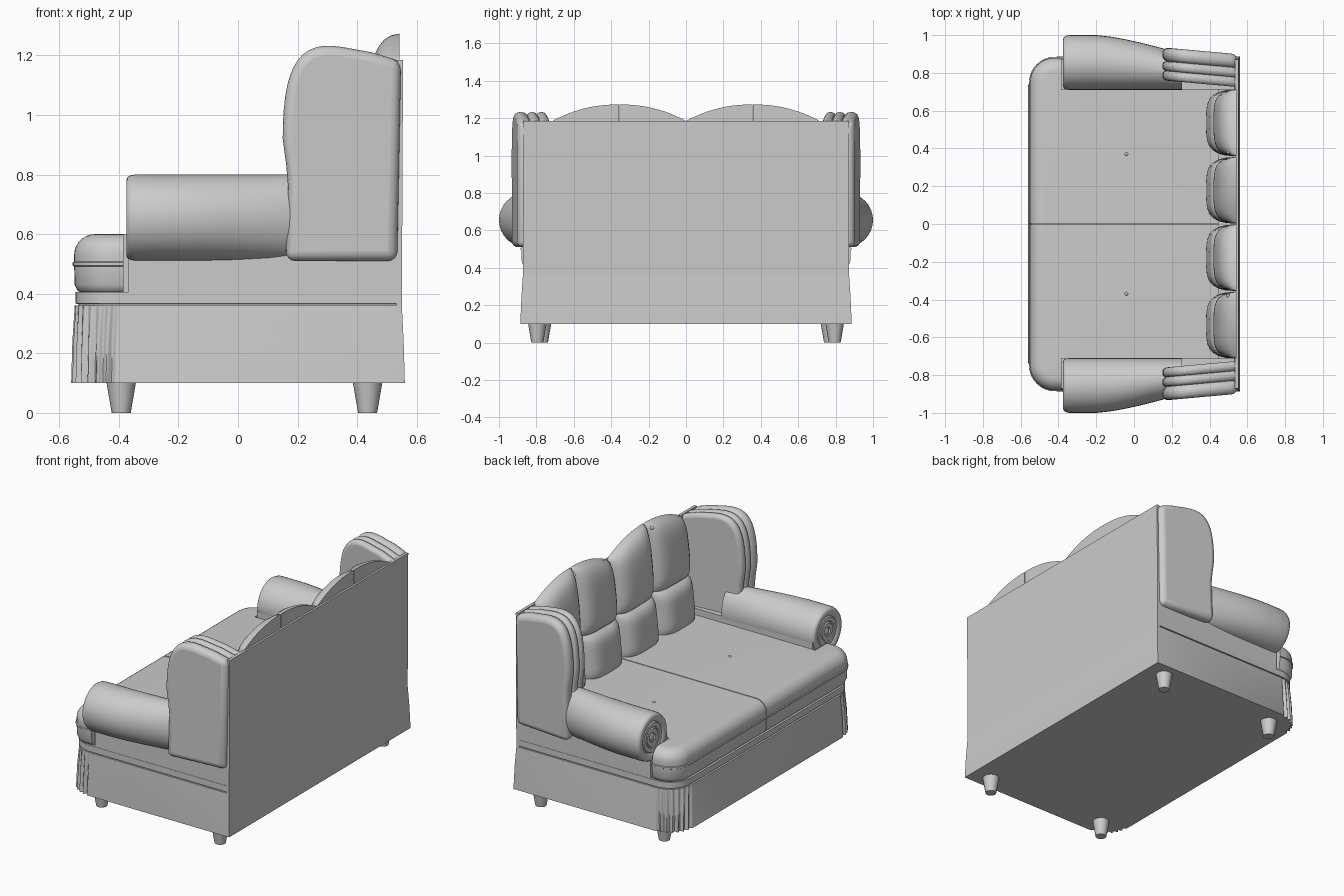
import bpy, bmesh, math
from mathutils import Vector
from mathutils.geometry import interpolate_bezier

if "Cube" in bpy.data.objects:
    bpy.data.objects.remove(bpy.data.objects["Cube"])

fabric = bpy.data.materials.new("grey fabric")
fabric.use_nodes = True
GREY = (0.6, 0.6, 0.6, 1)
fabric.diffuse_color = GREY
fabric.node_tree.nodes["Principled BSDF"].inputs["Base Color"].default_value = GREY


def finish(name, bm, bevel=0, angle=35):
    """Turn a bmesh into a smooth-shaded object, with an optional bevel."""
    bmesh.ops.recalc_face_normals(bm, faces=bm.faces)
    mesh = bpy.data.meshes.new(name)
    bm.to_mesh(mesh)
    bm.free()
    mesh.materials.append(fabric)
    obj = bpy.data.objects.new(name, mesh)
    bpy.context.collection.objects.link(obj)
    bpy.ops.object.select_all(action='DESELECT')
    obj.select_set(True)
    bpy.context.view_layer.objects.active = obj
    bpy.ops.object.shade_smooth_by_angle(angle=math.radians(angle))
    if bevel:
        mod = obj.modifiers.new("Bevel", 'BEVEL')
        mod.width, mod.segments = bevel, 4
        mod.limit_method, mod.angle_limit = 'ANGLE', math.radians(50)
    return obj


def loft(name, rings, **kw):
    """Skin a list of equal-length closed rings and cap both ends."""
    bm = bmesh.new()
    loops = [[bm.verts.new(p) for p in ring] for ring in rings]
    n = len(loops[0])
    for a, b in zip(loops, loops[1:]):
        for i in range(n):
            j = (i + 1) % n
            bm.faces.new((a[i], a[j], b[j], b[i]))
    bm.faces.new(loops[0])
    bm.faces.new(loops[-1])
    return finish(name, bm, **kw)


def box(name, x, y, z, **kw):
    return loft(name, [[(x[0], y[0], h), (x[1], y[0], h), (x[1], y[1], h), (x[0], y[1], h)]
                       for h in z], **kw)


def corner(x, y, r, pleat=0, steps=10):
    """Quarter round from the front edge to the +y side, optionally pleated."""
    pts = []
    for i in range(steps + 1):
        a = math.pi / 2 * i / steps
        rr = r - pleat * (1 - math.cos(2 * math.pi * 7 * i / steps)) / 2
        pts.append((x + r - rr * math.cos(a), y - r + rr * math.sin(a)))
    return pts


def plinth_ring(front, back, y, z, r, pleat=0, steps=10):
    half = corner(front, y, r, pleat, steps) + [(back, y)]
    return [(a, b, z) for a, b in half] + [(a, -b, z) for a, b in reversed(half)]


# Flared skirt with pleated front corners, and the rail above it
loft("skirt", [plinth_ring(-0.56, 0.56, 0.886, 0.1, 0.15, 0.018, 56),
               plinth_ring(-0.556, 0.556, 0.88, 0.24, 0.15, 0.014, 56),
               plinth_ring(-0.548, 0.55, 0.872, 0.36, 0.15, 0.003, 56)])
loft("rail", [plinth_ring(-0.535, 0.545, 0.862, 0.35, 0.14),
              plinth_ring(-0.535, 0.545, 0.862, 0.365, 0.14),
              plinth_ring(-0.545, 0.55, 0.872, 0.367, 0.14),
              plinth_ring(-0.545, 0.55, 0.872, 0.405, 0.14)])

# Flat back board
loft("back_board", [[(x, -0.872, z), (x + t, -0.872, z), (x + t, 0.872, z), (x, 0.872, z)]
                    for x, t, z in ((0.532, 0.018, 0.36), (0.536, 0.018, 1.185))])


def seat_ring(side, z, d):
    """T-shaped half seat outline, drawn in by d along its front and outer end."""
    pts = [(-0.55 + d, 0.003)] + corner(-0.55 + d, 0.88 - d, 0.13 - d)
    pts += [(-0.385, 0.88 - d), (-0.385, 0.712), (0.45, 0.712), (0.45, 0.003)]
    return [(x, side * y, z) for x, y in pts]


def seat_rings(side):
    lower = [(0.4, 0.03), (0.41, 0.012), (0.43, 0.002), (0.492, 0)]
    piping = [(0.495, -0.005), (0.505, -0.005), (0.508, 0)]
    top = [(0.53 + 0.07 * math.sin(a), 0.07 * (1 - math.cos(a)))
           for a in (math.pi / 2 * i / 7 for i in range(8))]
    return [seat_ring(side, z, d) for z, d in lower + piping + top]


def ellipse(x, y0, y1, z, rz, scale=1, n=32):
    yc, ry = (y0 + y1) / 2, (y1 - y0) / 2
    return [(x, yc + scale * ry * math.cos(2 * math.pi * i / n),
             z + scale * rz * math.sin(2 * math.pi * i / n)) for i in range(n)]


def arm_rings(side):
    """Concentric scroll rings on the front, then a roll that narrows to the back."""
    rings = []
    for x, s in ((-0.37, 0.06), (-0.362, 0.16), (-0.37, 0.2), (-0.37, 0.36), (-0.362, 0.4),
                 (-0.37, 0.44), (-0.37, 0.6), (-0.362, 0.64), (-0.37, 0.68), (-0.375, 0.86),
                 (-0.371, 0.94), (-0.36, 0.985)):
        rings.append(ellipse(x, 0.71, 0.998, 0.655, 0.145, s))
    for i in range(9):
        x = -0.345 + i * 0.075
        t = max(0, (x + 0.2) / 0.37)
        rings.append(ellipse(x, 0.71, 1 - 0.075 * t ** 1.4, 0.655, 0.145))
    return [[(x, side * y, z) for x, y, z in ring] for ring in rings]


# Wing outline in side elevation
crown = interpolate_bezier(Vector((0.15, 0.92)), Vector((0.15, 1.16)),
                           Vector((0.2, 1.255)), Vector((0.35, 1.228)), 14)
wing_outline = [(0.535, 0.51), (0.16, 0.51), (0.168, 0.76), (0.162, 0.83)]
wing_outline += [tuple(p) for p in crown] + [(0.45, 1.21), (0.548, 1.18)]


def wing_layer(name, side, y0, y1, bevel):
    loft(name, [[(x, side * (y - 0.09 * (x - 0.35)), z) for x, z in wing_outline]
                for y in (y0, y1)], bevel=bevel)


def pillow(name, y0, y1, low, high, depth, n=16):
    """Puffed pad against the back; low and high give z along y, depth along v."""
    bm = bmesh.new()
    grid = []
    for j in range(n + 1):
        v = -math.cos(math.pi * j / n)
        row = []
        for i in range(n + 1):
            u = -math.cos(math.pi * i / n)
            y = y0 + (y1 - y0) * (u + 1) / 2
            z = low(y) + (high(y) - low(y)) * (v + 1) / 2
            puff = max(0, (1 - u ** 4) * (1 - v ** 6)) ** 0.4
            row.append(bm.verts.new((0.542 - depth((v + 1) / 2) * puff, y, z)))
        grid.append(row)
    for j in range(n):
        for i in range(n):
            bm.faces.new((grid[j][i], grid[j][i + 1], grid[j + 1][i + 1], grid[j + 1][i]))
    rim = grid[0] + [r[-1] for r in grid[1:]] + grid[-1][-2::-1] + [r[0] for r in grid[-2:0:-1]]
    bm.faces.new(rim)
    finish(name, bm, angle=60)


def arch(y):
    return 1.185 + 0.088 * (1 - abs((abs(y) - 0.357) / 0.357) ** 2.2)


def button(name, x, y, z, r):
    bm = bmesh.new()
    bmesh.ops.create_uvsphere(bm, u_segments=12, v_segments=8, radius=r)
    bmesh.ops.translate(bm, vec=(x, y, z), verts=bm.verts)
    finish(name, bm)


def leg(name, x, y):
    loft(name, [[(x + r * math.cos(math.pi * i / 8), y + r * math.sin(math.pi * i / 8), z)
                 for i in range(16)] for r, z in ((0.032, 0), (0.05, 0.105))])


for side, label in ((1, "left"), (-1, "right")):
    # Seat cushion with its tuft button
    loft(label + "_seat_cushion", seat_rings(side))
    button(label + "_seat_button", -0.04, side * 0.37, 0.597, 0.01)

    # Rolled arm on a flat side panel
    box(label + "_arm_panel", (-0.368, 0.54), sorted((side * 0.712, side * 0.87)), (0.4, 0.64))
    loft(label + "_arm_roll", arm_rings(side), angle=50)

    # Wing made of three padded layers
    wing_layer(label + "_wing_inner", side, 0.743, 0.795, 0.022)
    wing_layer(label + "_wing_middle", side, 0.793, 0.845, 0.022)
    wing_layer(label + "_wing_outer", side, 0.843, 0.917, 0.032)

    # Two columns of back pads, a thick lumbar pad below a slimmer head pad
    for k, place in enumerate(("inner", "outer")):
        ya, yb = sorted((side * (0.002 + 0.357 * k), side * (0.355 + 0.357 * k)))
        pillow(f"{label}_{place}_lumbar_pad", ya, yb, lambda y: 0.56, lambda y: 0.87,
               lambda t: 0.17 - 0.035 * t)
        pillow(f"{label}_{place}_head_pad", ya, yb, lambda y: 0.83, arch,
               lambda t: 0.125 - 0.05 * t * t)
    button(label + "_back_button", 0.5, side * 0.38, 1.245, 0.01)

    # Tapered feet
    leg(label + "_front_leg", -0.392, side * 0.77)
    leg(label + "_back_leg", 0.435, side * 0.795)
